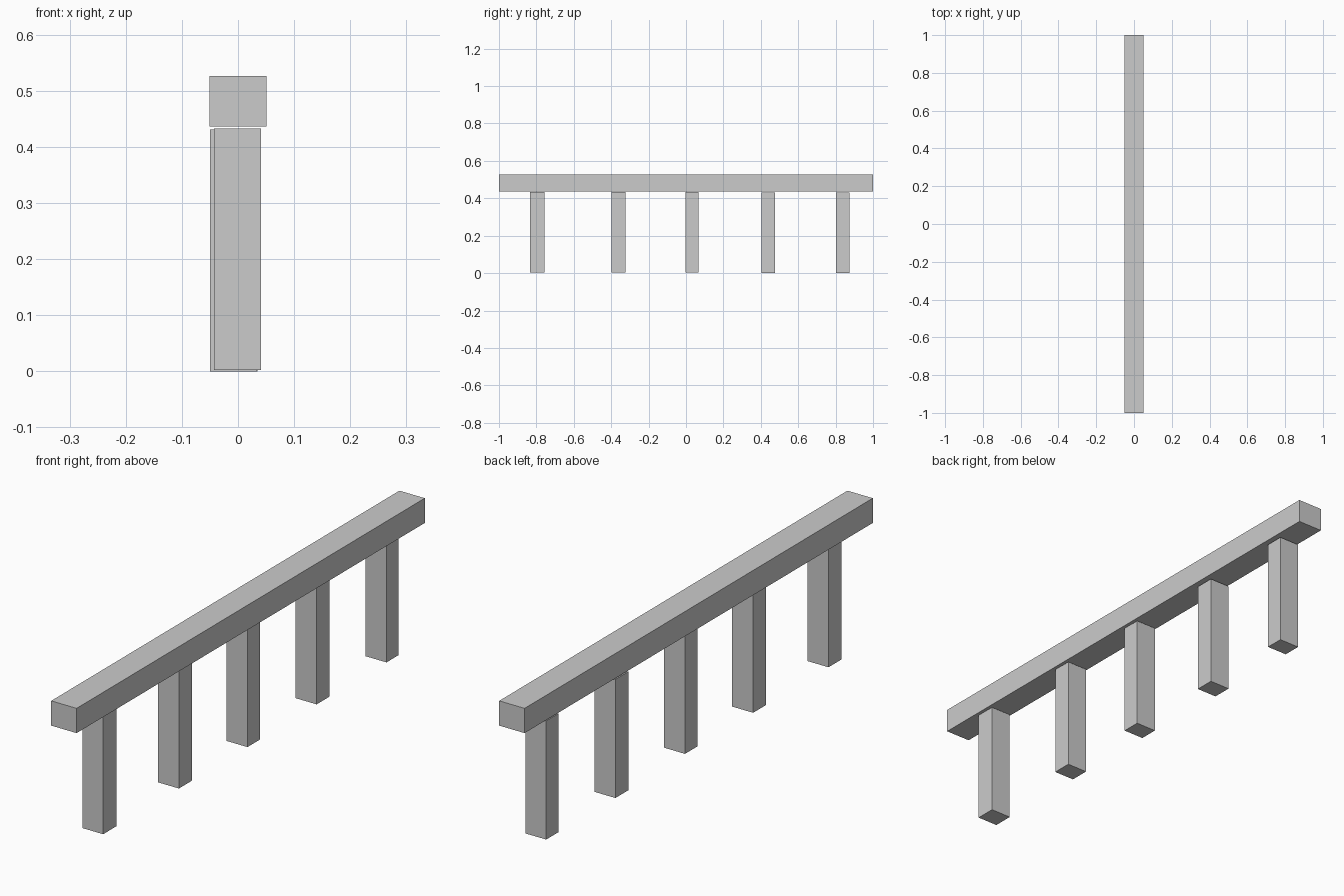
import bpy

if "Cube" in bpy.data.objects:
    bpy.data.objects.remove(bpy.data.objects["Cube"])


def box(name, x0, x1, y0, y1, z0, z1):
    bpy.ops.mesh.primitive_cube_add(
        size=1, location=((x0 + x1) / 2, (y0 + y1) / 2, (z0 + z1) / 2))
    ob = bpy.context.object
    ob.name = name
    ob.scale = (x1 - x0, y1 - y0, z1 - z0)
    bpy.ops.object.transform_apply(location=False, rotation=False, scale=True)
    return ob


# Top rail
box("top_rail", -0.051, 0.051, -1, 1, 0.436, 0.526)

# Posts: x start, y start, y end, bottom (slightly uneven spacing)
posts = [
    (-0.043, -0.833, -0.757, 0.002),
    (-0.043, -0.398, -0.324, 0.002),
    (-0.043, -0.004, 0.067, 0.002),
    (-0.050, 0.403, 0.477, 0.0),
    (-0.049, 0.803, 0.873, 0.0),
]
for i, (x, y0, y1, z) in enumerate(posts, 1):
    box(f"post_{i}", x, x + 0.084, y0, y1, z, z + 0.431)
